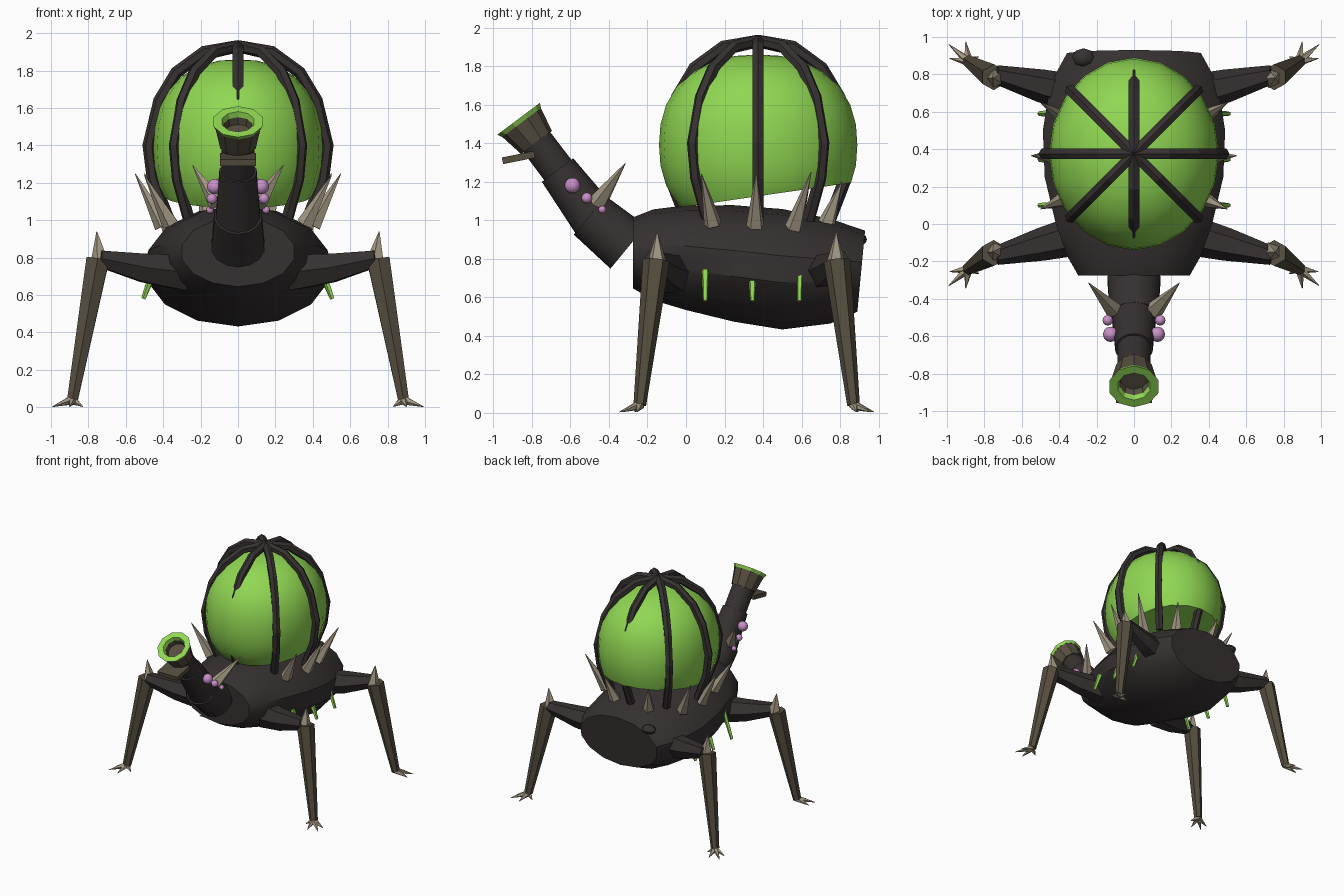
import bpy, bmesh, math
from mathutils import Vector, Matrix

if "Cube" in bpy.data.objects:
    bpy.data.objects.remove(bpy.data.objects["Cube"], do_unlink=True)


def material(name, rgb):
    m = bpy.data.materials.new(name)
    m.use_nodes = True
    m.diffuse_color = (*rgb, 1)
    m.node_tree.nodes["Principled BSDF"].inputs["Base Color"].default_value = (*rgb, 1)
    return m


DARK = material("dark hide", (0.038, 0.031, 0.031))
GREEN = material("slime green", (0.28, 0.68, 0.085))
BROWN = material("shell brown", (0.092, 0.076, 0.05))
BONE = material("bone", (0.37, 0.32, 0.23))
PINK = material("pink", (0.58, 0.28, 0.58))


def finish(name, bm, mat, smooth=False):
    bmesh.ops.recalc_face_normals(bm, faces=bm.faces)
    mesh = bpy.data.meshes.new(name)
    bm.to_mesh(mesh)
    bm.free()
    mesh.materials.append(mat)
    obj = bpy.data.objects.new(name, mesh)
    bpy.context.collection.objects.link(obj)
    if smooth:
        bpy.ops.object.select_all(action="DESELECT")
        obj.select_set(True)
        bpy.context.view_layer.objects.active = obj
        bpy.ops.object.shade_smooth_by_angle(angle=math.radians(35))
    return obj


def loft(name, rings, mat, smooth=False, start=True, end=True):
    """Skin a list of point rings, closing the chosen ends."""
    bm = bmesh.new()
    loops = [[bm.verts.new(p) for p in ring] for ring in rings]
    n = len(loops[0])
    for a, b in zip(loops, loops[1:]):
        for i in range(n):
            j = (i + 1) % n
            bm.faces.new((a[i], a[j], b[j], b[i]))
    if start:
        bm.faces.new(loops[0])
    if end:
        bm.faces.new(loops[-1])
    return finish(name, bm, mat, smooth)


def tube(name, points, radii, sides, mat, axis=None, side=(1, 0, 0), **options):
    """Sweep a regular polygon along points; axis fixes the ring direction."""
    points = [Vector(p) for p in points]
    rings = []
    for i, (p, r) in enumerate(zip(points, radii)):
        t = Vector(axis) if axis else points[min(i + 1, len(points) - 1)] - points[max(i - 1, 0)]
        t.normalize()
        u = (Vector(side) - t * t.dot(Vector(side))).normalized()
        v = t.cross(u)
        angles = [math.tau * (k + 0.5) / sides for k in range(sides)]
        rings.append([p + (u * math.cos(a) + v * math.sin(a)) * r for a in angles])
    return loft(name, rings, mat, **options)


def spike(name, base, tip, r, mat=BONE, sides=5):
    return tube(name, [base, tip], [r, 0.002], sides, mat, side=(0.3, 1, 0.1))


def ball(name, centre, scale, mat, segments=12):
    bm = bmesh.new()
    bmesh.ops.create_uvsphere(bm, u_segments=segments, v_segments=segments // 2 + 2, radius=1,
                              matrix=Matrix.LocRotScale(Vector(centre), None, Vector(scale)))
    return finish(name, bm, mat, True)


# Body: sections of y, half width, top, bottom
SECTIONS = [(-0.275, 0.30, 1.01, 0.65), (-0.17, 0.36, 1.05, 0.59), (0.0, 0.42, 1.07, 0.54),
            (0.25, 0.48, 1.07, 0.48), (0.5, 0.49, 1.05, 0.44), (0.75, 0.45, 1.0, 0.47),
            (0.91, 0.36, 0.94, 0.53)]
rings = []
for y, w, top, bottom in SECTIONS:
    ring = []
    for k in range(14):
        a = math.tau * (k + 0.5) / 14
        s = math.sin(a)
        ring.append((w * 1.02 * math.cos(a), y + 0.02 * s * (y > 0.8),
                     (top + bottom) / 2 + (top - bottom) / 1.95 * s))
    rings.append(ring)
loft("body", rings, DARK, smooth=True)
ball("back_knob", (-0.27, 0.89, 0.9), (0.06, 0.05, 0.035), DARK, 8)

# Swollen sac with a tilted flat underside
bm = bmesh.new()
bmesh.ops.create_uvsphere(bm, u_segments=20, v_segments=14, radius=1)
for v in bm.verts:
    flat = math.hypot(v.co.x, v.co.y)
    v.co /= (flat ** 2.3 + abs(v.co.z) ** 2.3) ** (1 / 2.3)
    v.co = Vector((v.co.x * 0.455, v.co.y * 0.515 + 0.375, v.co.z * 0.47 + 1.39))
cut = bmesh.ops.bisect_plane(bm, geom=bm.verts[:] + bm.edges[:] + bm.faces[:],
                             plane_co=(0, 0, 1.07), plane_no=(0, -0.145, 1), clear_inner=True)
bmesh.ops.contextual_create(bm, geom=[g for g in cut["geom_cut"] if isinstance(g, bmesh.types.BMEdge)])
finish("sac", bm, GREEN, True)

# Cage of eight ribs around the sac
RIB = [(0, 1.93), (0.18, 1.9), (0.33, 1.79), (0.42, 1.64), (0.478, 1.4), (0.455, 1.22), (0.37, 1.0)]
for k in range(8):
    a = math.tau * k / 8
    path = [(r * math.cos(a), 0.375 + r * math.sin(a), z) for r, z in RIB]
    tube("cage_rib", path, [0.033] * len(path), 6, DARK, side=(-math.sin(a), math.cos(a), 0))

# Neck in three sections
tube("neck_base", [(0, -0.3, 0.86), (0, -0.5, 1.025)], [0.145, 0.13], 14, DARK, smooth=True)
tube("neck_middle", [(0, -0.45, 0.97), (0, -0.667, 1.26)], [0.125, 0.102], 14, DARK, smooth=True)
tube("neck_top", [(0, -0.62, 1.2), (0, -0.79, 1.425)], [0.092, 0.09], 12, DARK, smooth=True)

# Flared hollow mouth
MOUTH, AIM = Vector((0, -0.86, 1.515)), Vector((0, -0.6, 0.8))


def mouth_part(name, profile, mat, **options):
    tube(name, [MOUTH + AIM * d for d, r in profile], [r for d, r in profile], 10, mat,
         axis=AIM, **options)


mouth_part("mouth_cup", [(-0.14, 0.1), (-0.01, 0.125), (-0.01, 0.085), (-0.06, 0.075)], BROWN)
mouth_part("mouth_lip", [(-0.01, 0.126), (0.015, 0.138), (0.015, 0.09), (-0.015, 0.08)], GREEN,
           start=False, end=False)
bm = bmesh.new()
bmesh.ops.create_cube(bm, size=1, matrix=Matrix.LocRotScale(
    Vector((0, -0.87, 1.325)), Matrix.Rotation(0.2, 3, "X"), Vector((0.19, 0.17, 0.035))))
finish("jaw_plate", bm, BROWN)

# Paired neck warts and spikes, body spikes, drips
BODY_SPIKES = [((0.36, 0.14, 0.98), (0.50, 0.08, 1.24)), ((0.40, 0.36, 0.97), (0.55, 0.365, 1.25)),
               ((0.36, 0.56, 0.96), (0.50, 0.65, 1.25)), ((0.16, 0.73, 0.98), (0.21, 0.81, 1.2))]
DRIPS = [(0.1, 0.74), (0.345, 0.68), (0.59, 0.86)]
for s in (-1, 1):
    for x, y, z, r in ((0.125, -0.59, 1.18, 0.041), (0.14, -0.515, 1.115, 0.028),
                       (0.15, -0.435, 1.055, 0.02)):
        ball("neck_wart", (s * x, y, z), (r, r, r), PINK)
    spike("neck_spike", (s * 0.11, -0.46, 1.09), (s * 0.243, -0.315, 1.295), 0.05)
    for (bx, by, bz), (tx, ty, tz) in BODY_SPIKES:
        spike("body_spike", (s * bx, by, bz), (s * tx, ty, tz), 0.048)
    for y, top in DRIPS:
        y = 0.345 + s * (y - 0.345)
        x = 0.5 - (top - 0.58) * 0.33
        tube("slime_drip", [(s * x, y, top), (s * 0.505, y, 0.58)], [0.02, 0.013], 5, GREEN)

# Four legs, mirrored across both axes
for s in (-1, 1):
    for f in (-1, 1):
        def at(x, y, z):
            return (s * x, 0.315 + f * y, z)

        tube("thigh", [at(0.28, 0.37, 0.72), at(0.5, 0.425, 0.745), at(0.74, 0.485, 0.795)],
             [0.11, 0.088, 0.05], 6, DARK, side=(0, 0, 1))
        tube("shin", [at(0.75, 0.47, 0.79), at(0.885, 0.555, 0.04)], [0.07, 0.033], 6, BROWN)
        spike("knee_spike", at(0.735, 0.465, 0.77), at(0.755, 0.465, 0.94), 0.055)
        for x, y in ((0.99, 0.645), (0.90, 0.66), (0.985, 0.57), (0.83, 0.58)):
            spike("toe_claw", at(0.885, 0.555, 0.04), at(x, y, 0.004), 0.026)
